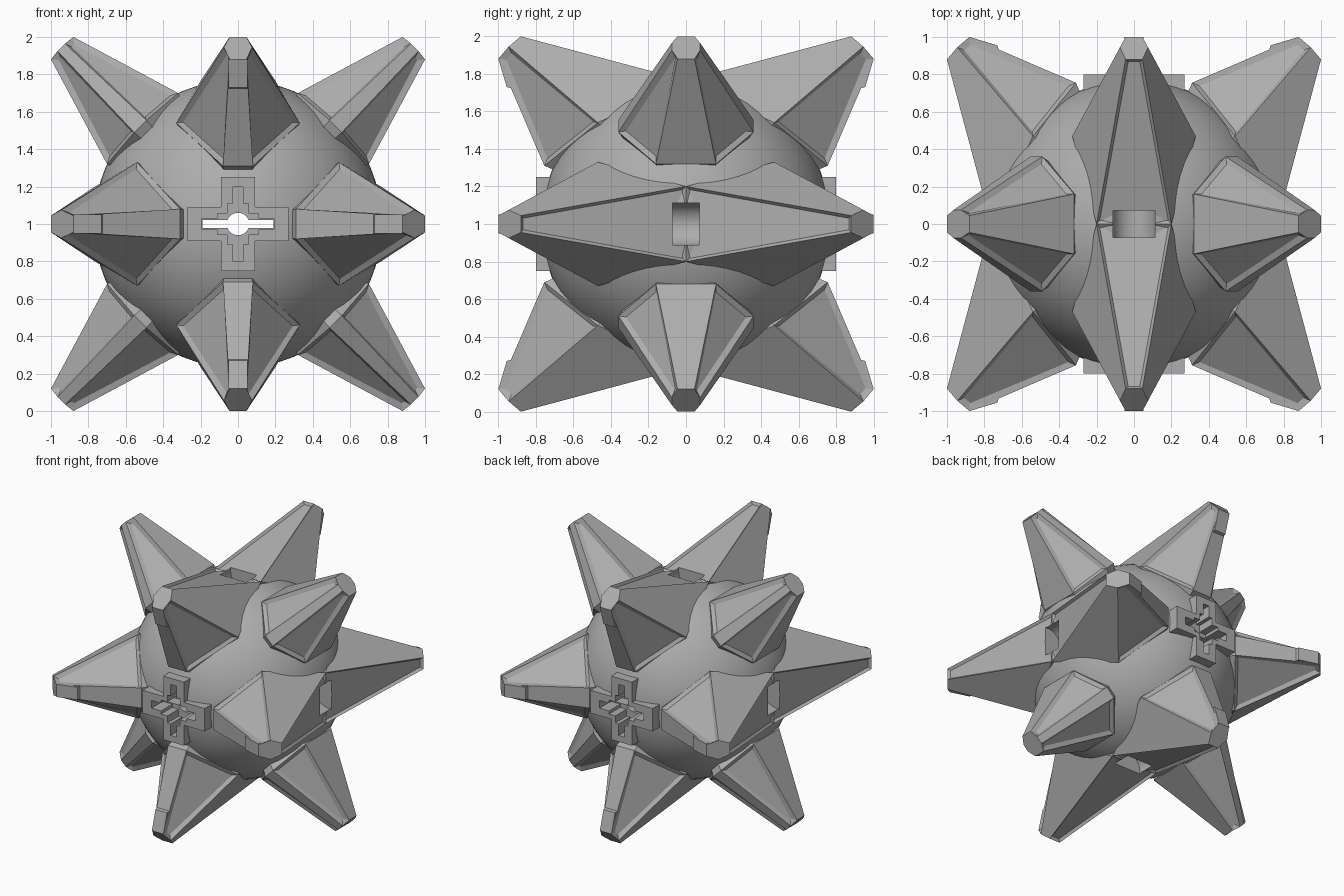
import bpy, bmesh, math
from mathutils import Vector

cube = bpy.data.objects.get("Cube")
if cube:
    bpy.data.objects.remove(cube, do_unlink=True)

gray = bpy.data.materials.new("stone_gray")
gray.use_nodes = True
COLOR = (0.42, 0.42, 0.42, 1)
gray.diffuse_color = COLOR
gray.node_tree.nodes["Principled BSDF"].inputs["Base Color"].default_value = COLOR
CENTER = Vector((0, 0, 1))


def finish(bm, name):
    bmesh.ops.recalc_face_normals(bm, faces=bm.faces)
    mesh = bpy.data.meshes.new(name)
    bm.to_mesh(mesh)
    bm.free()
    mesh.materials.append(gray)
    ob = bpy.data.objects.new(name, mesh)
    bpy.context.collection.objects.link(ob)
    return ob


def loft(bm, rings):
    """Bridge rings of points; returns the side faces between the first two."""
    vs = [[bm.verts.new(p + CENTER) for p in r] for r in rings]
    n = len(rings[0])
    sides = []
    for a, b in zip(vs, vs[1:]):
        for i in range(n):
            j = (i + 1) % n
            sides.append(bm.faces.new((a[i], a[j], b[j], b[i])))
    bm.faces.new(vs[0])
    return vs, sides


def prism(name, outline, lo, hi, place):
    bm = bmesh.new()
    vs, _ = loft(bm, [[Vector(place(a, b, d)) for a, b in outline] for d in (lo, hi)])
    bm.faces.new(vs[1])
    return finish(bm, name)


def rect(w, h):
    return [(-w, -h), (w, -h), (w, h), (-w, h)]


def cross(l, m, w, h):
    """Outline of a plus sign: arm lengths l, m and half widths w (upright), h (level)."""
    quarter = [(l, h), (w, h), (w, m)]
    out = quarter + [(-a, b) for a, b in reversed(quarter)]
    return out + [(-a, -b) for a, b in out]


def circle(r, n=32):
    return [(r * math.cos(k * math.tau / n), r * math.sin(k * math.tau / n)) for k in range(n)]


def along_y(a, b, d):
    return (a, d, b)


def cut(ob, cutters):
    bpy.context.view_layer.objects.active = ob
    for c in cutters:
        m = ob.modifiers.new("cut", 'BOOLEAN')
        m.operation, m.solver, m.object = 'DIFFERENCE', 'EXACT', c
        bpy.ops.object.modifier_apply(modifier=m.name)


# Spike outlines in (first axis, second axis, sideways), listed for one half
def both_halves(half):
    return half + [(p, q, -w) for p, q, w in reversed(half)]


KITE = dict(
    tip=both_halves([(1.0, .88, .045), (.945, .945, .075), (.88, 1.0, .045)]),
    base=both_halves([(.765, 0, .2), (.54, .47, .33), (.31, .755, .08)]),
    panels=(1, 3), trough=(5,))
WEDGE = dict(
    tip=both_halves([(1.0, .88, .045), (.965, .925, .075), (.925, .965, .075), (.88, 1.0, .045)]),
    base=both_halves([(.70, .32, .16), (.555, .49, .36), (.49, .555, .36), (.32, .70, .16)]),
    panels=(0, 2, 4, 6), trough=())


def spike(name, shape, place):
    bm = bmesh.new()
    tip = [Vector(place(*p)) for p in shape["tip"]]
    base = [Vector(place(*p)) for p in shape["base"]]
    vs, sides = loft(bm, [tip, base, [p * .75 for p in base]])
    apex = bm.verts.new(Vector(place(.35, .35, 0)) + CENTER)
    n = len(tip)
    for i in range(n):
        bm.faces.new((vs[2][i], vs[2][(i + 1) % n], apex))
    bmesh.ops.recalc_face_normals(bm, faces=bm.faces)
    # Sunken panels
    for ids, margin in ((shape["panels"], .04), (shape["trough"], .022)):
        if ids:
            bmesh.ops.inset_individual(bm, faces=[sides[i] for i in ids],
                                       thickness=margin, depth=-.018)
    return finish(bm, name)


def ridge_block(name, place):
    """Raised block on the ridge behind the tip."""
    bm = bmesh.new()
    top = [(.88, 1.0), (.73, .955), (.72, .92), (.88, .96)]
    vs, _ = loft(bm, [[Vector(place(p, q, w)) for p, q in top] for w in (-.05, .05)])
    bm.faces.new(vs[1])
    return finish(bm, name)


# Pockets on the sides, top and bottom
side_pockets, end_pockets = [], []
for s in (-1, 1):
    side_pockets.append(prism("side_pocket", circle(.115), -.072, .072,
                              lambda a, b, d, s=s: (a + s * .74, d, b)))
    end_pockets.append(prism("end_pocket", circle(.115), -.072, .072,
                             lambda a, b, d, s=s: (a, d, b + s * .74)))

# Slot through the body and stepped sockets at front and back
keyhole = [prism("bore", circle(.06), -1.1, 1.1, along_y),
           prism("slot", rect(.19, .022), -1.1, 1.1, along_y)]
for s in (-1, 1):
    lo, hi = sorted((s * .66, s * .9))
    keyhole.append(prism("socket", cross(.192, .2, .026, .03), lo, hi, along_y))
    keyhole.append(prism("socket_step", cross(.11, .11, .055, .055), lo, hi, along_y))

# Round body
bpy.ops.mesh.primitive_uv_sphere_add(segments=64, ring_count=32, radius=.77, location=CENTER)
body = bpy.context.object
body.name = "round_body"
body.data.materials.append(gray)
bpy.ops.object.transform_apply(location=True, rotation=False, scale=False)
cut(body, side_pockets + end_pockets + keyhole)
bpy.ops.object.shade_smooth_by_angle(angle=math.radians(25))

# Cross plates at front and back
for label, s in (("front", -1), ("back", 1)):
    lo, hi = sorted((s * .69, s * .8))
    plate = prism(label + "_cross_plate", cross(.27, .25, .09, .09), lo, hi, along_y)
    cut(plate, keyhole)

# Twelve spikes, four in each plane
for a in (-1, 1):
    for b in (-1, 1):
        def level(p, q, w):
            return (a * p, b * q, w)

        def upright(p, q, w):
            return (w, b * q, a * p)

        def sideways(p, q, w):
            return (a * p, w, b * q)

        cut(spike("level_spike", KITE, level), side_pockets)
        cut(spike("upright_spike", KITE, upright), end_pockets)
        spike("sideways_spike", WEDGE, sideways)
        ridge_block("level_spike_ridge", level)
        ridge_block("upright_spike_ridge", upright)

for cutter in side_pockets + end_pockets + keyhole:
    bpy.data.objects.remove(cutter, do_unlink=True)
